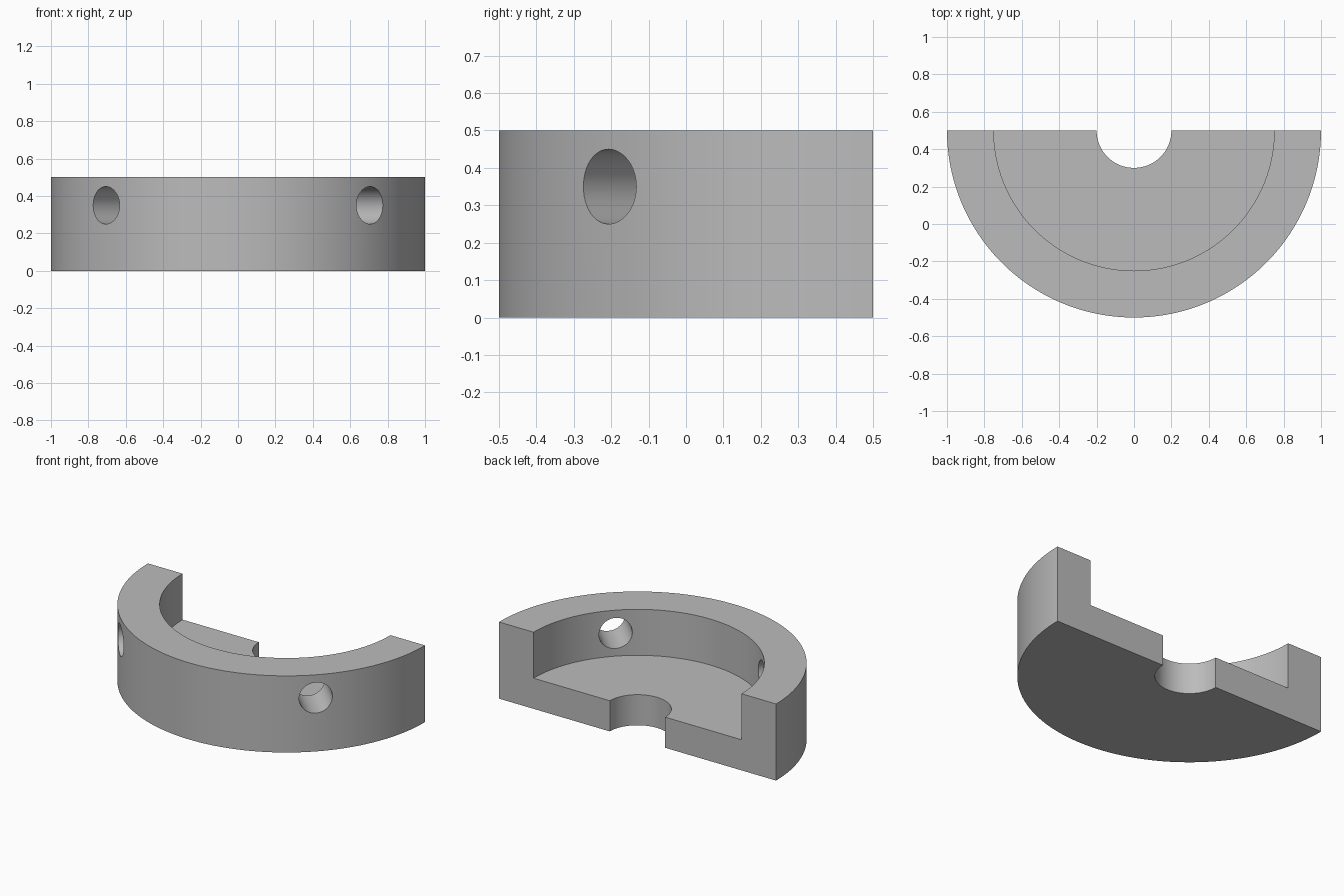
import bpy
import bmesh
from math import pi, cos, sin, radians
from mathutils import Matrix, Vector

cube = bpy.data.objects.get("Cube")
if cube:
    bpy.data.objects.remove(cube, do_unlink=True)

AXIS_Y = 0.5          # the cut plane, holding the axis of revolution
STEPS = 96
HOLE_RADIUS, HOLE_Z = 0.1, 0.35

grey = bpy.data.materials.new("plain grey")
grey.use_nodes = True
colour = (0.5, 0.5, 0.5, 1)
grey.diffuse_color = colour
grey.node_tree.nodes["Principled BSDF"].inputs["Base Color"].default_value = colour


def add_object(name, bm):
    bmesh.ops.recalc_face_normals(bm, faces=bm.faces)
    mesh = bpy.data.meshes.new(name)
    bm.to_mesh(mesh)
    bm.free()
    mesh.materials.append(grey)
    obj = bpy.data.objects.new(name, mesh)
    bpy.context.collection.objects.link(obj)
    return obj


# Half collar: L-shaped section (radius, height) swept through half a turn
section = [(0.2, 0), (1, 0), (1, 0.5), (0.75, 0.5), (0.75, 0.2), (0.2, 0.2)]
bm = bmesh.new()
rings = []
for i in range(STEPS + 1):
    a = pi + pi * i / STEPS
    rings.append([bm.verts.new((r * cos(a), AXIS_Y + r * sin(a), z)) for r, z in section])
for r0, r1 in zip(rings, rings[1:]):
    for j in range(len(section)):
        k = (j + 1) % len(section)
        bm.faces.new((r0[j], r0[k], r1[k], r1[j]))
bm.faces.new(rings[0])
bm.faces.new(rings[-1])
collar = add_object("half_collar", bm)

# Radial screw holes through the rim, one on each side
bpy.context.view_layer.objects.active = collar
collar.select_set(True)
for side, angle in (("left", -45), ("right", -135)):
    a = radians(angle)
    direction = Vector((cos(a), sin(a), 0))
    centre = Vector((0, AXIS_Y, HOLE_Z)) + direction * 0.87
    turn = direction.to_track_quat('Z', 'Y').to_matrix().to_4x4()
    bm = bmesh.new()
    bmesh.ops.create_cone(bm, cap_ends=True, segments=48, radius1=HOLE_RADIUS,
                          radius2=HOLE_RADIUS, depth=0.5,
                          matrix=Matrix.Translation(centre) @ turn)
    cutter = add_object(side + "_hole_cutter", bm)
    cutter.hide_render = True
    cut = collar.modifiers.new(side + "_hole", 'BOOLEAN')
    cut.operation = 'DIFFERENCE'
    cut.solver = 'EXACT'
    cut.object = cutter
    bpy.ops.object.modifier_apply(modifier=cut.name)
    bpy.data.objects.remove(cutter, do_unlink=True)

bpy.ops.object.select_all(action='DESELECT')
collar.select_set(True)
bpy.context.view_layer.objects.active = collar
bpy.ops.object.shade_smooth_by_angle(angle=radians(30))
